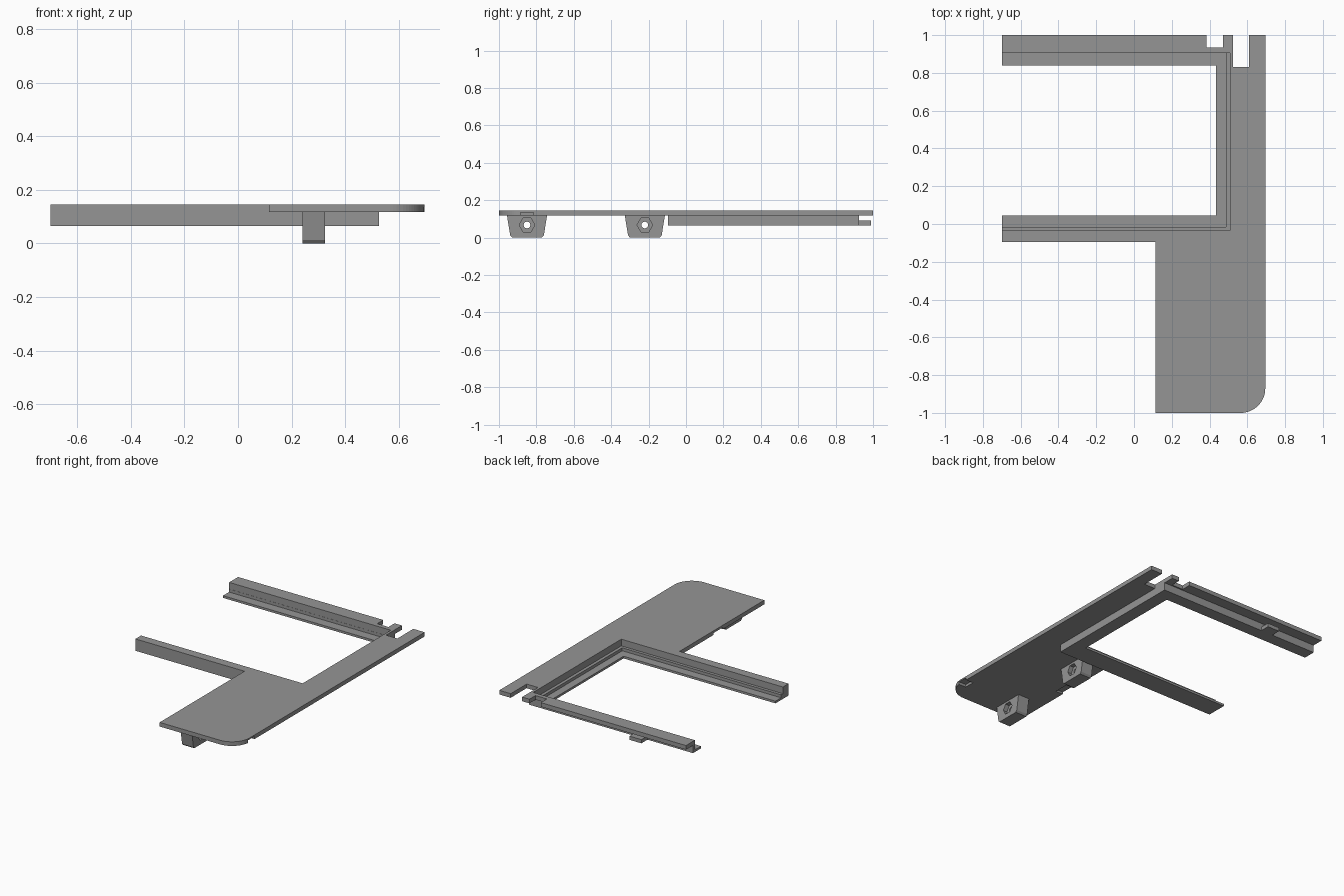
import bpy, bmesh, math

if "Cube" in bpy.data.objects:
    bpy.data.objects.remove(bpy.data.objects["Cube"])

grey = bpy.data.materials.new("plain grey")
grey.diffuse_color = (0.3, 0.3, 0.3, 1)
grey.use_nodes = True
grey.node_tree.nodes["Principled BSDF"].inputs["Base Color"].default_value = grey.diffuse_color

PLATE_Z, TOP_Z, FRAME_Z = 0.117, 0.145, 0.065


def prism(name, pts, lo, hi, axis="z"):
    """Extrude an outline along z, or a (y, z) outline along x."""
    place = (lambda p, h: (p[0], p[1], h)) if axis == "z" else (lambda p, h: (h, p[0], p[1]))
    bm = bmesh.new()
    face = bm.faces.new([bm.verts.new(place(p, lo)) for p in pts])
    ext = bmesh.ops.extrude_face_region(bm, geom=[face])
    move = [b - a for a, b in zip(place((0, 0), lo), place((0, 0), hi))]
    bmesh.ops.translate(bm, vec=move,
                        verts=[v for v in ext["geom"] if isinstance(v, bmesh.types.BMVert)])
    bmesh.ops.recalc_face_normals(bm, faces=bm.faces)
    me = bpy.data.meshes.new(name)
    bm.to_mesh(me)
    bm.free()
    me.materials.append(grey)
    ob = bpy.data.objects.new(name, me)
    bpy.context.collection.objects.link(ob)
    return ob


def box(name, x0, x1, y0, y1, z0, z1):
    return prism(name, [(x0, y0), (x1, y0), (x1, y1), (x0, y1)], z0, z1)


def cut(ob, cutter):
    cutter.hide_render = True
    cutter.hide_set(True)
    mod = ob.modifiers.new("cut", "BOOLEAN")
    mod.operation, mod.object, mod.solver = "DIFFERENCE", cutter, "EXACT"


def ngon(cy, cz, r, n):
    return [(cy + r * math.cos(2 * math.pi * i / n), cz + r * math.sin(2 * math.pi * i / n))
            for i in range(n)]


def channel(name, x_out, y_out, x_in, y_in, z0, z1):
    """U-shaped rail, open towards -x."""
    return prism(name, [(-0.7, y_out[0]), (x_out, y_out[0]), (x_out, y_out[1]), (-0.7, y_out[1]),
                        (-0.7, y_in[1]), (x_in, y_in[1]), (x_in, y_in[0]), (-0.7, y_in[0])], z0, z1)


# Top plate with rounded corner, arms and rear notches
corner = [(0.565 + 0.13 * math.sin(a), -0.87 - 0.13 * math.cos(a))
          for a in [i * math.pi / 32 for i in range(17)]]
plate = prism("top_plate", [(-0.7, -0.095), (0.115, -0.095), (0.115, -1)] + corner + [
    (0.695, 1), (0.61, 1), (0.61, 0.83), (0.525, 0.83), (0.525, 1), (0.47, 1), (0.47, 0.935),
    (0.385, 0.935), (0.385, 1), (-0.7, 1), (-0.7, 0.905), (0.508, 0.905), (0.508, -0.035),
    (-0.7, -0.035)], PLATE_Z, TOP_Z)

# Shallow reliefs under the plate edges
cut(plate, box("edge_relief_cutter", 0.64, 0.72, -0.885, -0.815, 0.1, 0.135))
cut(plate, box("side_relief_cutter", 0.1, 0.17, -0.56, -0.46, 0.1, 0.13))

# Frame wall, step and panel ledge
channel("frame_wall", 0.525, (-0.095, 0.925), 0.508, (-0.035, 0.905), FRAME_Z, PLATE_Z)
channel("frame_step", 0.508, (-0.035, 0.905), 0.487, (-0.015, 0.904), FRAME_Z, 0.1)
channel("panel_ledge", 0.487, (-0.015, 0.904), 0.435, (0.045, 0.84), FRAME_Z, 0.08)

# Rear clip
box("rear_clip", -0.36, -0.27, 0.92, 0.99, FRAME_Z, 0.09)

# Mounting lugs with hexagonal recess and bolt hole
for name, y in (("front_lug", -0.85), ("middle_lug", -0.22)):
    lug = prism(name, [(y - 0.107, PLATE_Z), (y - 0.09, 0.012), (y - 0.08, 0), (y + 0.08, 0),
                       (y + 0.09, 0.012), (y + 0.107, PLATE_Z)], 0.24, 0.325, "x")
    cut(lug, prism(name + "_hex_cutter", ngon(y, 0.067, 0.042, 6), 0.295, 0.36, "x"))
    cut(lug, prism(name + "_hole_cutter", ngon(y, 0.067, 0.018, 16), 0.2, 0.36, "x"))
